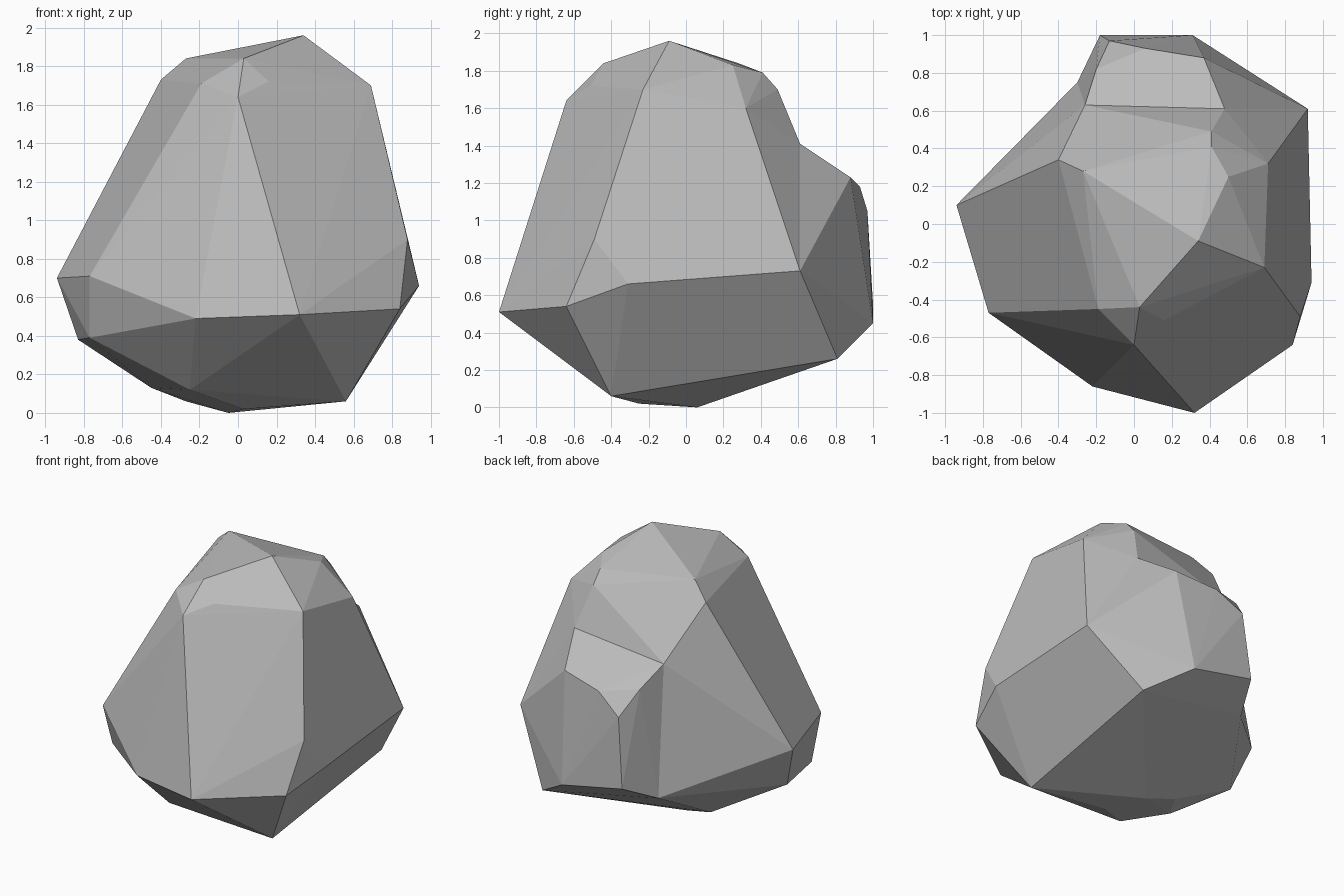
import bpy
import bmesh
import math

# Remove the default cube only
default_cube = bpy.data.objects.get("Cube")
if default_cube:
    bpy.data.objects.remove(default_cube, do_unlink=True)


def make_material(name, colour):
    """Plain flat material, same colour in viewport and render."""
    material = bpy.data.materials.new(name)
    material.use_nodes = True
    material.diffuse_color = colour
    shader = material.node_tree.nodes["Principled BSDF"]
    shader.inputs["Base Color"].default_value = colour
    shader.inputs["Roughness"].default_value = 1
    return material


def chipped_stone(name, corners, material):
    """Wrap a tight faceted skin around the given corner points."""
    bm = bmesh.new()
    for corner in corners:
        bm.verts.new(corner)
    hull = bmesh.ops.convex_hull(bm, input=bm.verts)
    buried = [item for item in hull["geom_interior"]
              if isinstance(item, bmesh.types.BMVert)]
    bmesh.ops.delete(bm, geom=buried, context="VERTS")
    bmesh.ops.dissolve_limit(bm, angle_limit=math.radians(1),
                             verts=bm.verts, edges=bm.edges)
    bmesh.ops.recalc_face_normals(bm, faces=bm.faces)
    mesh = bpy.data.meshes.new(name)
    bm.to_mesh(mesh)
    bm.free()
    mesh.materials.append(material)
    stone = bpy.data.objects.new(name, mesh)
    bpy.context.collection.objects.link(stone)
    return stone


# Peak and the bevelled chips around it
crown = [
    (.34, -.09, 1.96), (.03, -.44, 1.84), (-.27, .28, 1.84),
    (.5, .25, 1.83), (.41, .41, 1.79), (.41, .49, 1.7),
    (-.4, .34, 1.73), (-.19, -.45, 1.71),
]

# Corners where the steep walls begin
shoulders = [
    (.69, -.23, 1.7), (.71, .32, 1.6), (.16, -.51, 1.72), (0, -.64, 1.64),
]

# Widest ring of the body
waist = [
    (.92, .61, .73), (.94, -.31, .66), (.88, -.49, .9), (.84, -.64, .54),
    (.32, -1, .51), (-.22, -.86, .49), (-.77, -.47, .71), (-.94, .1, .7),
]

# Undercut and resting point
underside = [
    (-.77, -.36, .39), (-.83, .01, .38), (-.45, -.16, .13),
    (-.25, -.44, .12), (-.27, .1, .06), (-.05, .06, 0),
    (.03, -.25, .02), (.56, -.4, .06),
]

# Seam shared by the body and the rear bulge
ledge = [(.48, .61, 1.41), (-.26, .63, 1.35)]
rear_foot = [(.6, .81, .26), (-.3, .75, .42)]

# Outer corners of the rear bulge
bulge = [
    (.37, .88, 1.23), (.06, .93, 1.18), (-.2, .82, 1.22),
    (-.13, .97, 1.05), (-.18, 1, .55), (.31, 1, .45),
]

stone_grey = make_material("stone grey", (.5, .5, .5, 1))
seam = ledge + rear_foot
rock = chipped_stone(
    "rock_body", crown + shoulders + waist + underside + seam, stone_grey)
rear_bulge = chipped_stone(
    "rock_rear_bulge", bulge + seam + waist[:1], stone_grey)

# Fuse the bulge into the body as one solid
union = rock.modifiers.new("fuse_bulge", "BOOLEAN")
union.operation = "UNION"
union.solver = "EXACT"
union.object = rear_bulge
bpy.context.view_layer.objects.active = rock
bpy.ops.object.modifier_apply(modifier=union.name)
bpy.data.objects.remove(rear_bulge, do_unlink=True)
